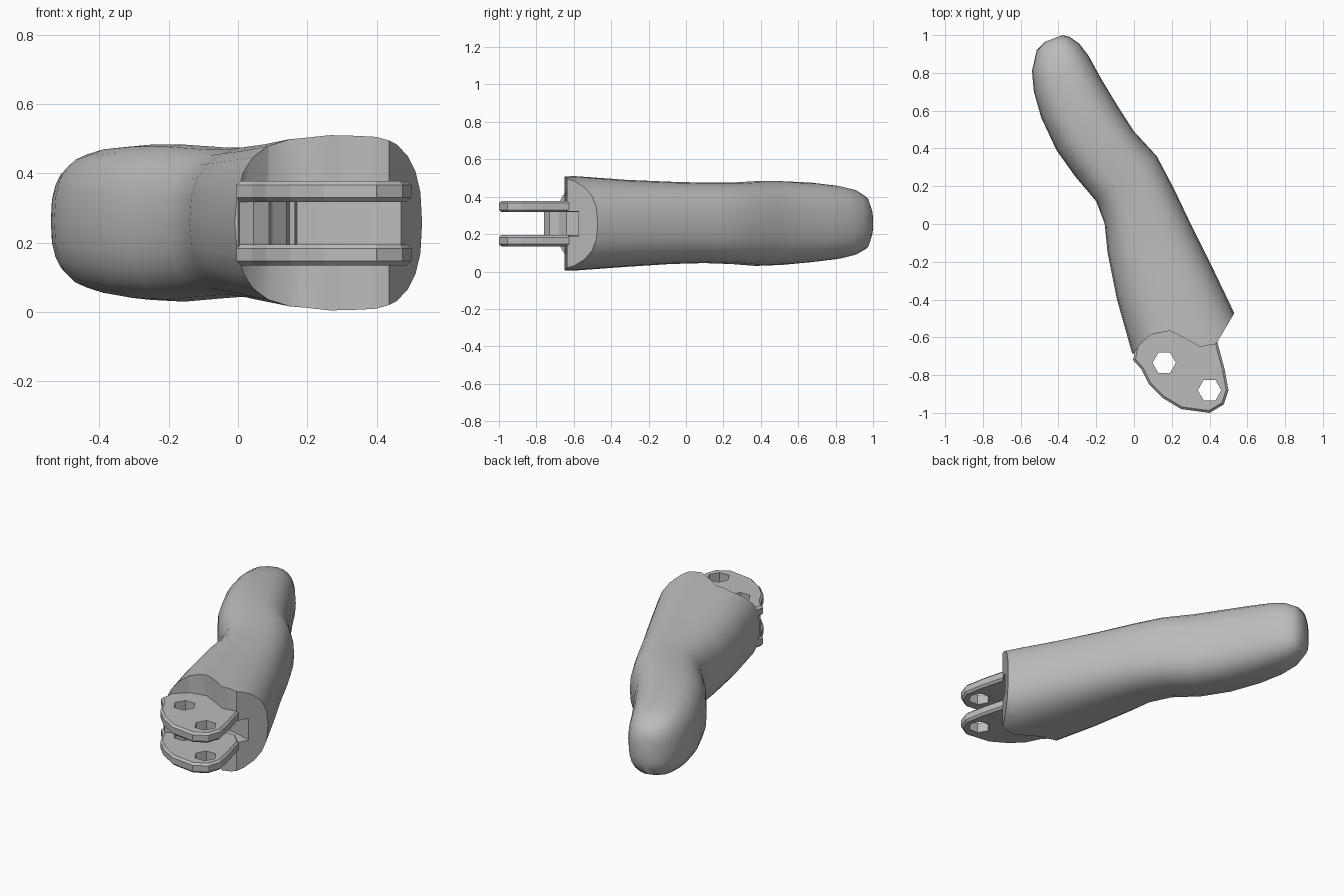
import bpy, bmesh
from math import cos, sin, pi, copysign, radians
from mathutils import Vector

cube = bpy.data.objects.get("Cube")
if cube:
    bpy.data.objects.remove(cube)

grey = bpy.data.materials.new("plain grey")
grey.use_nodes = True
colour = (0.5, 0.5, 0.5, 1)
grey.diffuse_color = colour
grey.node_tree.nodes["Principled BSDF"].inputs["Base Color"].default_value = colour


def make_object(name, bm):
    bmesh.ops.recalc_face_normals(bm, faces=bm.faces)
    mesh = bpy.data.meshes.new(name)
    bm.to_mesh(mesh)
    bm.free()
    mesh.materials.append(grey)
    obj = bpy.data.objects.new(name, mesh)
    bpy.context.collection.objects.link(obj)
    return obj


def prism(name, outline, low, high, edge=0):
    """Upright prism with optional chamfered rims."""
    bm = bmesh.new()
    base = bm.faces.new([bm.verts.new((x, y, low)) for x, y in outline])
    top = bmesh.ops.extrude_face_region(bm, geom=[base])["geom"]
    bmesh.ops.translate(bm, vec=(0, 0, high - low),
                        verts=[v for v in top if isinstance(v, bmesh.types.BMVert)])
    if edge:
        rims = [e for e in bm.edges if abs(e.verts[0].co.z - e.verts[1].co.z) < 0.001]
        bmesh.ops.bevel(bm, geom=rims, offset=edge, segments=1, affect='EDGES')
    return make_object(name, bm)


def cut(obj, cutter):
    mod = obj.modifiers.new("cut", 'BOOLEAN')
    mod.operation = 'DIFFERENCE'
    mod.solver = 'EXACT'
    mod.object = cutter
    with bpy.context.temp_override(object=obj, active_object=obj):
        bpy.ops.object.modifier_apply(modifier=mod.name)
    bpy.data.objects.remove(cutter)


def smooth(obj, angle):
    bpy.ops.object.select_all(action='DESELECT')
    obj.select_set(True)
    bpy.context.view_layer.objects.active = obj
    bpy.ops.object.shade_smooth_by_angle(angle=radians(angle))


# Finger body: left edge, right edge, bottom and top of each section
sections = [
    ((0.05, -0.90), (0.66, -0.72), 0.00, 0.515),
    ((0.00, -0.72), (0.53, -0.47), 0.005, 0.51),
    ((-0.09, -0.40), (0.42, -0.24), 0.025, 0.49),
    ((-0.14, -0.15), (0.31, -0.02), 0.04, 0.48),
    ((-0.155, 0.00), (0.21, 0.19), 0.045, 0.475),
    ((-0.20, 0.12), (0.12, 0.36), 0.04, 0.475),
    ((-0.31, 0.25), (0.00, 0.49), 0.03, 0.483),
    ((-0.41, 0.39), (-0.09, 0.63), 0.035, 0.483),
    ((-0.49, 0.56), (-0.18, 0.78), 0.05, 0.475),
    ((-0.53, 0.70), (-0.24, 0.89), 0.065, 0.46),
    ((-0.54, 0.81), (-0.29, 0.955), 0.085, 0.44),
    ((-0.515, 0.92), (-0.34, 0.99), 0.12, 0.40),
    ((-0.47, 0.965), (-0.38, 1.00), 0.18, 0.34),
]
SIDES = 24


def rounded(t):
    return copysign(abs(t) ** 0.78, t)


bm = bmesh.new()
rings = []
for left, right, low, high in sections:
    a, b = Vector((*left, 0)), Vector((*right, 0))
    ring = []
    for i in range(SIDES):
        t = 2 * pi * i / SIDES
        p = (a + b) / 2 + (b - a) / 2 * rounded(cos(t))
        p.z = (low + high) / 2 + (high - low) / 2 * rounded(sin(t))
        ring.append(bm.verts.new(p))
    rings.append(ring)
for r, s in zip(rings, rings[1:]):
    for i in range(SIDES):
        j = (i + 1) % SIDES
        bm.faces.new((r[i], r[j], s[j], s[i]))
bm.faces.new(rings[0])
bm.faces.new(rings[-1])
body = make_object("finger_body", bm)

# Wavy knuckle end and the slot between the hinge plates
cut(body, prism("end_cutter", [
    (-0.3, -0.70), (0.0, -0.685), (0.03, -0.64), (0.09, -0.585), (0.19, -0.565),
    (0.27, -0.605), (0.35, -0.65), (0.435, -0.635), (0.535, -0.465),
    (0.9, -0.3), (0.9, -1.3), (-0.3, -1.3)], -0.2, 0.8))
cut(body, prism("slot_cutter", [
    (0.13, -0.75), (0.17, -0.54), (0.34, -0.53), (0.47, -0.57), (0.50, -0.75)], 0.19, 0.32))
smooth(body, 40)

# Two hinge plates with hexagonal pin holes
plate = [(0.01, -0.64), (-0.005, -0.72), (0.04, -0.77), (0.08, -0.85), (0.15, -0.92),
         (0.25, -0.98), (0.40, -1.0), (0.475, -0.955), (0.50, -0.88), (0.48, -0.77),
         (0.44, -0.62), (0.38, -0.56), (0.10, -0.54)]
for name, low in (("lower_hinge_plate", 0.135), ("upper_hinge_plate", 0.318)):
    tang = prism(name, plate, low, low + 0.06, 0.012)
    for x, y in ((0.16, -0.735), (0.40, -0.88)):
        hexagon = [(x + 0.062 * cos(k * pi / 3), y + 0.062 * sin(k * pi / 3)) for k in range(6)]
        cut(tang, prism("hole_cutter", hexagon, low - 0.1, low + 0.2))

# Web joining the plates on one side
prism("hinge_web", [(0.02, -0.62), (0.005, -0.71), (0.045, -0.76), (0.09, -0.73),
                    (0.10, -0.68), (0.14, -0.64), (0.15, -0.56)], 0.18, 0.33)
